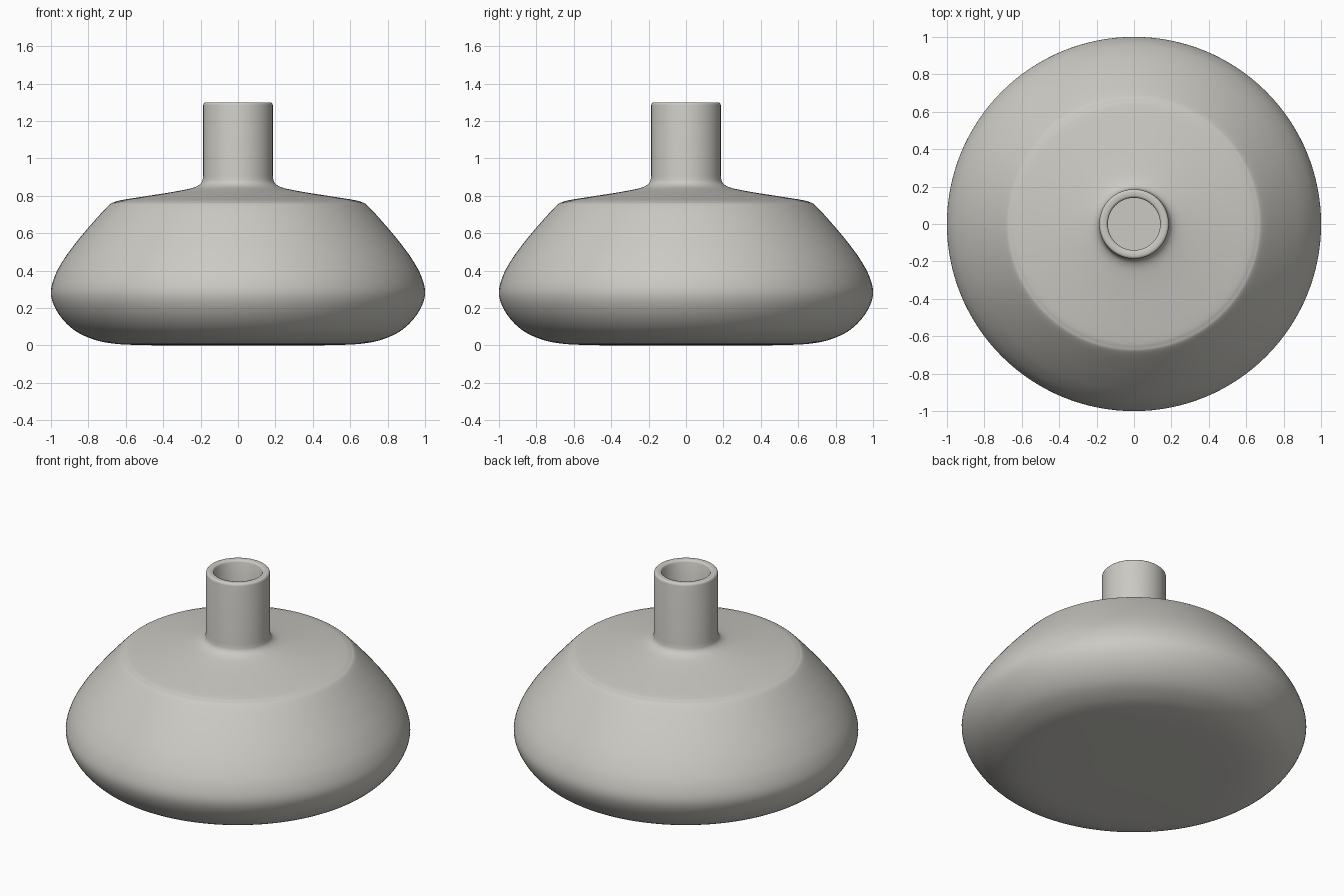
import bpy, bmesh, math
from mathutils import Vector

if "Cube" in bpy.data.objects:
    bpy.data.objects.remove(bpy.data.objects["Cube"])

SEGMENTS = 128


def smooth_curve(points, steps=5):
    """Catmull-Rom curve through (radius, height) points."""
    p = [Vector(q) for q in points]
    p = [2 * p[0] - p[1]] + p + [2 * p[-1] - p[-2]]
    out = []
    for i in range(1, len(p) - 2):
        a, b, c, d = p[i - 1:i + 3]
        for k in range(steps):
            t = k / steps
            out.append(0.5 * (2 * b + (c - a) * t + (2 * a - 5 * b + 4 * c - d) * t * t
                              + (3 * b - a - 3 * c + d) * t ** 3))
    return out + [p[-2]]


# Outer body: flat base, rounded belly, sloping side up to the shoulder
body = smooth_curve([(0.0, 0.0), (0.3, 0.0), (0.55, 0.003), (0.68, 0.012), (0.78, 0.035),
                     (0.88, 0.085), (0.96, 0.17), (1.0, 0.27), (0.98, 0.37), (0.925, 0.47),
                     (0.85, 0.57), (0.765, 0.67), (0.69, 0.75), (0.66, 0.767), (0.62, 0.778),
                     (0.5, 0.797), (0.36, 0.819), (0.26, 0.838), (0.215, 0.854), (0.193, 0.875),
                     (0.186, 0.905)])
# Neck with rounded lip
neck = [(0.186, 1.285), (0.184, 1.293), (0.178, 1.299), (0.17, 1.3),
        (0.152, 1.3), (0.145, 1.297), (0.14, 1.288), (0.14, 0.84)]
# Hollow inside
inside = smooth_curve([(0.14, 0.84), (0.16, 0.81), (0.25, 0.79), (0.45, 0.757), (0.62, 0.725),
                       (0.72, 0.64), (0.81, 0.54), (0.89, 0.44), (0.94, 0.35), (0.95, 0.27),
                       (0.91, 0.19), (0.84, 0.125), (0.76, 0.083), (0.65, 0.06), (0.45, 0.05),
                       (0.0, 0.05)], 3)[1:]
profile = body + [Vector(q) for q in neck] + inside

# Spin the profile around z
bm = bmesh.new()
rings = []
for r, z in profile:
    if r < 1e-5:
        rings.append([bm.verts.new((0, 0, z))])
    else:
        rings.append([bm.verts.new((r * math.cos(a), r * math.sin(a), z))
                      for a in (2 * math.pi * i / SEGMENTS for i in range(SEGMENTS))])
for lo, hi in zip(rings, rings[1:]):
    for i in range(SEGMENTS):
        j = (i + 1) % SEGMENTS
        if len(lo) == 1:
            bm.faces.new((lo[0], hi[j], hi[i]))
        elif len(hi) == 1:
            bm.faces.new((lo[i], lo[j], hi[0]))
        else:
            bm.faces.new((lo[i], lo[j], hi[j], hi[i]))
bmesh.ops.recalc_face_normals(bm, faces=bm.faces)
for f in bm.faces:
    f.smooth = True

mesh = bpy.data.meshes.new("vase")
bm.to_mesh(mesh)
bm.free()
vase = bpy.data.objects.new("vase", mesh)
bpy.context.collection.objects.link(vase)

# Single warm grey colour
mat = bpy.data.materials.new("warm_grey")
mat.diffuse_color = (0.6, 0.59, 0.55, 1.0)
mat.use_nodes = True
mat.node_tree.nodes["Principled BSDF"].inputs["Base Color"].default_value = mat.diffuse_color
mesh.materials.append(mat)
